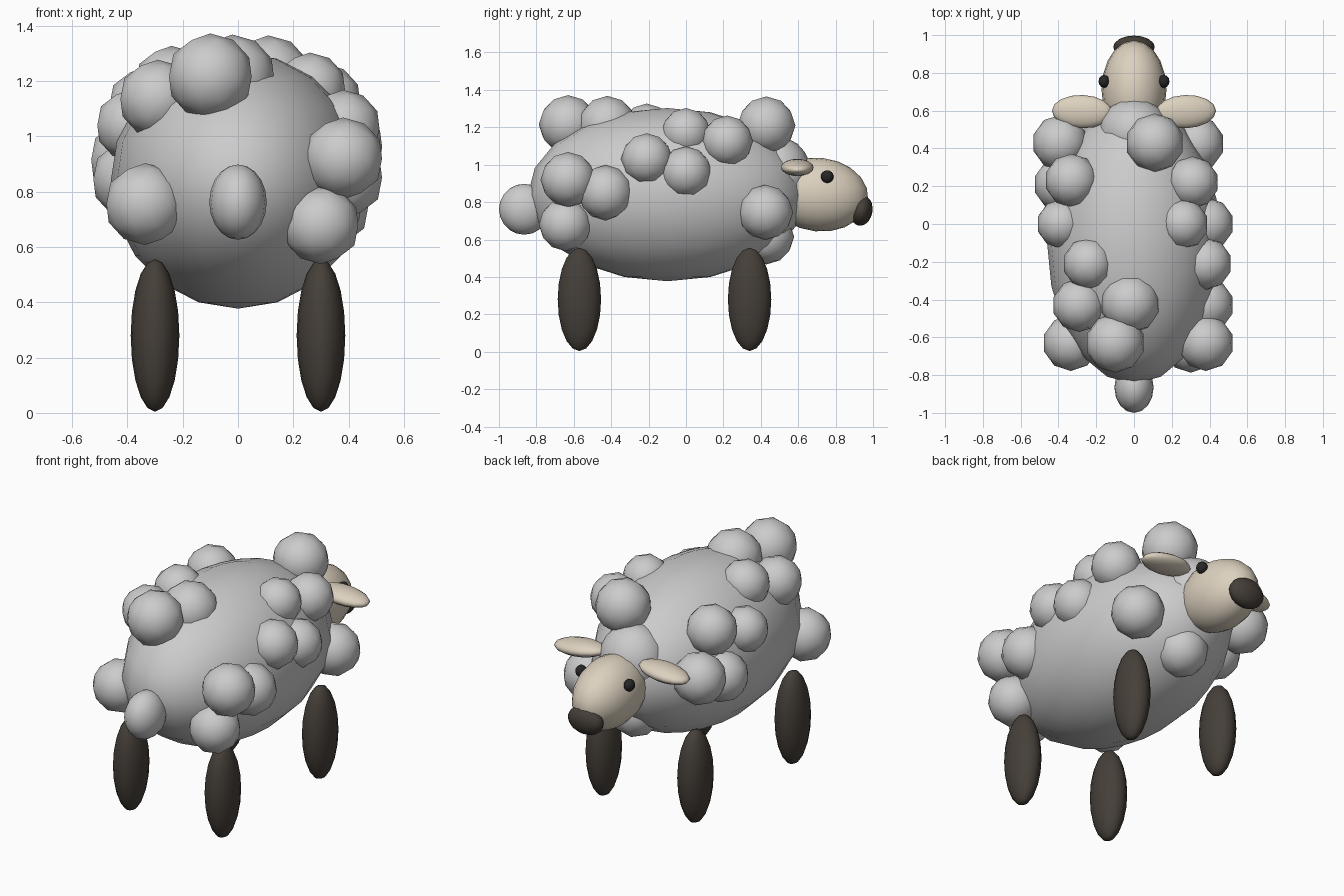
import bpy, math


def material(name, rgb):
    m = bpy.data.materials.new(name)
    m.diffuse_color = (*rgb, 1)
    return m


skin = material("skin", (0.72, 0.64, 0.52))
dark = material("dark", (0.06, 0.05, 0.04))
black = material("black", (0.02, 0.02, 0.02))


def finish(name, center, radii, rot, mat):
    o = bpy.context.object
    o.name = name
    o.location = center
    o.scale = radii
    o.rotation_euler = rot
    bpy.ops.object.shade_smooth()
    if mat:
        o.data.materials.append(mat)
    return o


def ellipsoid(name, center, radii, mat=None, rot=(0, 0, 0), seg=20, rings=10):
    bpy.ops.mesh.primitive_uv_sphere_add(segments=seg, ring_count=rings, radius=1)
    return finish(name, center, radii, rot, mat)


def puff(name, center, r):
    bpy.ops.mesh.primitive_ico_sphere_add(subdivisions=2, radius=1)
    return finish(name, center, (r, r, r), (0, 0, 0), None)


# Fleece body, neck and tail
ellipsoid("body", (0, -0.1, 0.84), (0.46, 0.745, 0.463))
ellipsoid("neck", (0, 0.49, 0.95), (0.19, 0.18, 0.2), seg=16)
ellipsoid("tail", (0, -0.865, 0.762), (0.104, 0.135, 0.136), seg=16)

# Head, muzzle
ellipsoid("head", (0, 0.71, 0.84), (0.172, 0.265, 0.197), skin, (math.radians(-6), 0, 0))
ellipsoid("muzzle", (0, 0.937, 0.755), (0.11, 0.06, 0.082), dark, (math.radians(-10), 0, 0), seg=16)

# Mirrored eyes, ears and legs
for side, s in (("left", -1), ("right", 1)):
    ellipsoid(side + "_eye", (s * 0.158, 0.755, 0.936), (0.03, 0.034, 0.034), black, seg=12, rings=8)
    ellipsoid(side + "_ear", (s * 0.275, 0.595, 0.985), (0.16, 0.088, 0.044), skin,
              (0, s * math.radians(5), s * math.radians(2)), seg=16, rings=8)
    for end, y in (("front", 0.34), ("back", -0.57)):
        ellipsoid(f"{side}_{end}_leg", (s * 0.3, y, 0.28), (0.088, 0.116, 0.276), dark, seg=16)

# Wool tufts scattered over the body: x, y, z, radius
tufts = [
    (0.11, 0.43, 1.21, 0.155), (-0.02, -0.42, 1.21, 0.158), (-0.10, -0.63, 1.215, 0.157),
    (-0.29, -0.43, 1.135, 0.142), (-0.24, -0.21, 1.19, 0.137), (-0.33, 0.23, 1.11, 0.142),
    (-0.385, 0.0, 1.04, 0.13), (-0.39, 0.43, 0.915, 0.148), (-0.335, -0.63, 0.755, 0.148),
    (-0.385, 0.21, 0.845, 0.145), (0.38, -0.63, 0.92, 0.148), (0.30, -0.645, 0.68, 0.142),
    (0.38, -0.43, 0.85, 0.148), (0.38, -0.21, 1.03, 0.138), (0.39, 0.0, 0.96, 0.138),
    (0.26, 0.0, 1.17, 0.133), (0.31, 0.22, 1.125, 0.138), (0.33, 0.425, 0.745, 0.148),
    (0.03, 0.43, 0.615, 0.148),
]
for i, (x, y, z, r) in enumerate(tufts, 1):
    puff(f"wool_tuft_{i}", (x, y, z), r)
